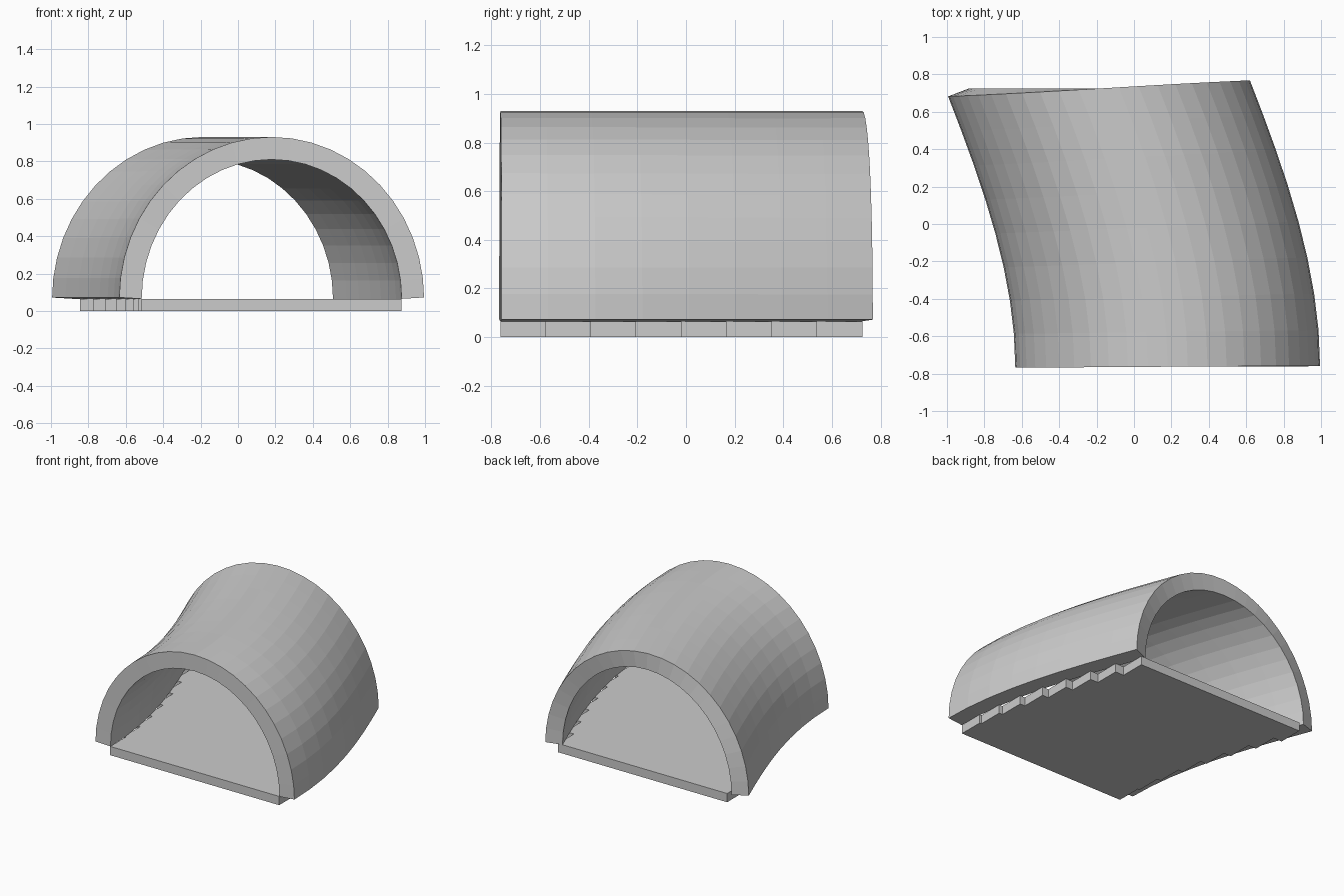
import bpy, bmesh, math
from mathutils import Matrix

if "Cube" in bpy.data.objects:
    bpy.data.objects.remove(bpy.data.objects["Cube"])

Y0, Y1 = -0.763, 0.725      # tunnel start and end
STEPS, SIDES = 8, 24        # segments along the bend and around the arch
RX, RZ, BASE = 0.695, 0.745, 0.065
START_X, WALL = 0.18, 0.12


def centre_x(t):
    """Sideways bend of the tunnel, t from 0 (front) to 1 (back)."""
    return START_X - 0.52 * t ** 2 + 0.153 * t ** 3


def add_object(name, bm):
    mesh = bpy.data.meshes.new(name)
    bm.to_mesh(mesh)
    bm.free()
    obj = bpy.data.objects.new(name, mesh)
    bpy.context.collection.objects.link(obj)
    return obj


# Arched wall: inner half-ellipse swept along the bend, thickened outwards
bm = bmesh.new()
rings = []
for i in range(STEPS + 1):
    t = i / STEPS
    y = Y0 + (Y1 - Y0) * t
    rings.append([bm.verts.new((centre_x(t) + RX * math.cos(math.pi * j / SIDES), y,
                                BASE + RZ * math.sin(math.pi * j / SIDES)))
                  for j in range(SIDES + 1)])
for a, b in zip(rings, rings[1:]):
    for j in range(SIDES):
        bm.faces.new((a[j], b[j], b[j + 1], a[j + 1]))
bm.normal_update()
arch = add_object("tunnel_arch", bm)
solid = arch.modifiers.new("wall_thickness", 'SOLIDIFY')
solid.thickness = WALL
solid.offset = 1
solid.use_even_offset = True

# Floor: stepped row of slabs following the bend
bm = bmesh.new()
depth = (Y1 - Y0) / STEPS
for i in range(STEPS):
    t = (i + 0.5) / STEPS
    place = Matrix.Translation((centre_x(t), Y0 + depth * (i + 0.5), BASE / 2))
    bmesh.ops.create_cube(bm, size=1,
                          matrix=place @ Matrix.Diagonal((2 * RX, depth, BASE, 1)))
add_object("floor_slabs", bm)
